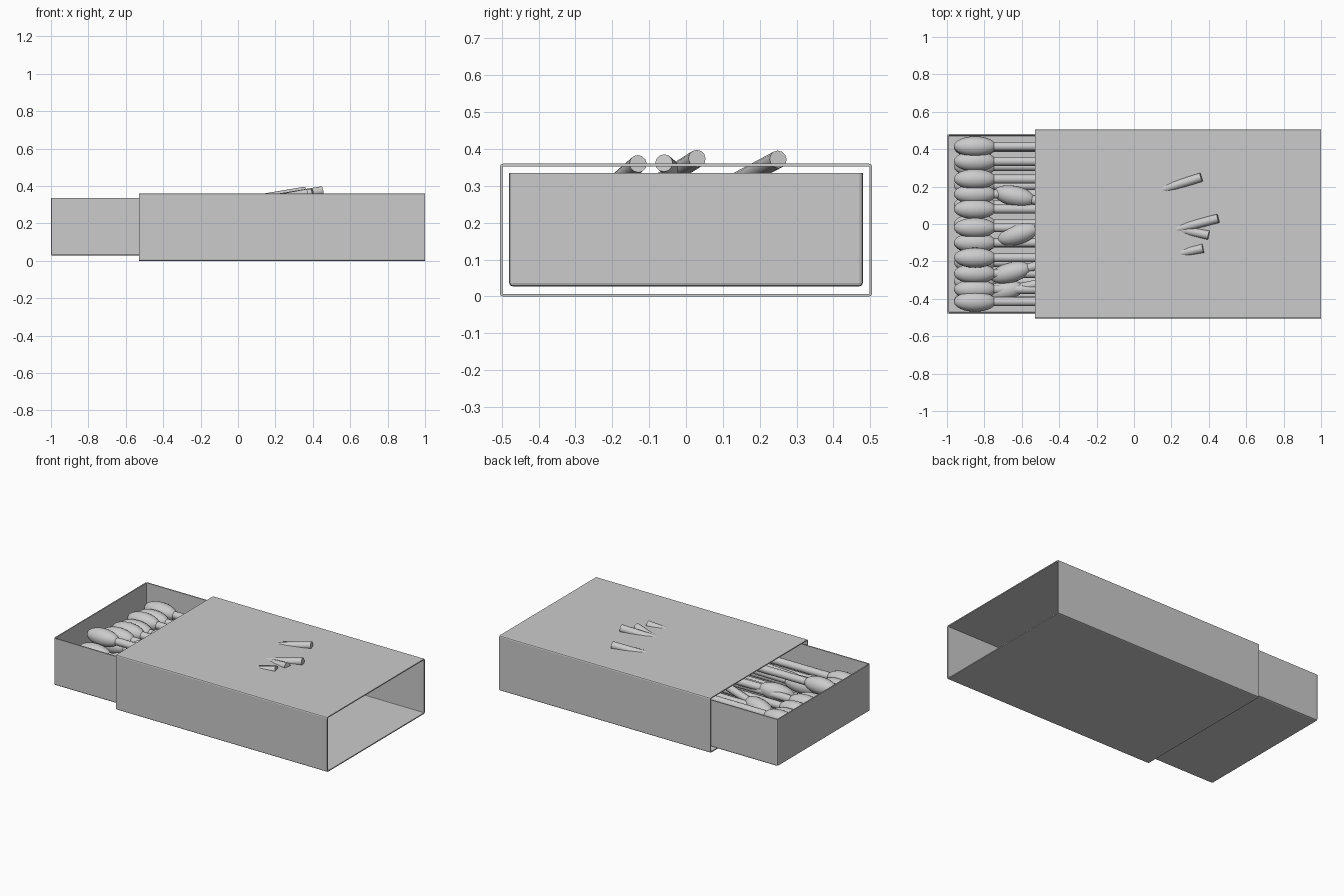
import bpy, bmesh
from math import radians
from mathutils import Vector

if "Cube" in bpy.data.objects:
    bpy.data.objects.remove(bpy.data.objects["Cube"])


def open_box(name, lo, hi, drop, wall, bevel):
    """Thin-walled box; drop(normal) picks the open sides."""
    bm = bmesh.new()
    bmesh.ops.create_cube(bm, size=1)
    lo, hi = Vector(lo), Vector(hi)
    for v in bm.verts:
        v.co = Vector([(lo[i] + hi[i]) / 2 + v.co[i] * (hi[i] - lo[i]) for i in range(3)])
    bm.normal_update()
    bmesh.ops.delete(bm, geom=[f for f in bm.faces if drop(f.normal)], context='FACES_ONLY')
    folds = [e for e in bm.edges if len(e.link_faces) == 2]
    bmesh.ops.bevel(bm, geom=folds, offset=bevel, segments=2, profile=0.5, affect='EDGES')
    me = bpy.data.meshes.new(name)
    bm.to_mesh(me)
    bm.free()
    ob = bpy.data.objects.new(name, me)
    bpy.context.collection.objects.link(ob)
    mod = ob.modifiers.new("card", 'SOLIDIFY')
    mod.thickness = wall
    mod.offset = -1
    return ob


# Outer sleeve (open at both ends) and the sliding tray (open on top)
open_box("sleeve", (-0.53, -0.505, 0), (1, 0.505, 0.36), lambda n: abs(n.x) > 0.9, 0.007, 0.008)
open_box("tray", (-1, -0.48, 0.027), (0.53, 0.48, 0.335), lambda n: n.z > 0.9, 0.008, 0.01)


def smooth(ob):
    bpy.ops.object.select_all(action='DESELECT')
    ob.select_set(True)
    bpy.context.view_layer.objects.active = ob
    bpy.ops.object.shade_smooth_by_angle(angle=radians(40))


def match(i, head, tip):
    """Wooden stick from head centre to tip, with an egg-shaped head."""
    head, tip = Vector(head), Vector(tip)
    d = tip - head
    rot = d.to_track_quat('Z', 'Y').to_euler()
    bpy.ops.mesh.primitive_cylinder_add(vertices=12, radius=0.024, depth=d.length,
                                        location=(head + tip) / 2, rotation=rot)
    stick = bpy.context.object
    stick.name = f"match_stick_{i}"
    smooth(stick)
    bpy.ops.mesh.primitive_uv_sphere_add(segments=20, ring_count=12, radius=1,
                                         location=head, rotation=rot)
    ob = bpy.context.object
    ob.scale = (0.054, 0.054, 0.113)
    ob.name = f"match_head_{i}"
    smooth(ob)


# Upper and lower rows of straight matches
upper = [(0.415, 0.21), (0.335, 0.19), (0.24, 0.21), (0.16, 0.19), (0.08, 0.205), (-0.02, 0.21),
         (-0.10, 0.19), (-0.18, 0.265), (-0.265, 0.2), (-0.35, 0.19), (-0.415, 0.21)]
lower = [(-0.41 + 0.1025 * k, 0.09) for k in range(9)]
matches = [((-0.85, y, z), (0.33, y, z)) for y, z in upper + lower]

# Skewed matches whose tips poke through the sleeve top
matches += [
    ((-0.62, -0.055, 0.21), (0.36, 0.25, 0.372)),
    ((-0.66, -0.26, 0.19), (0.45, 0.03, 0.374)),
    ((-0.64, 0.15, 0.19), (0.40, -0.06, 0.362)),
    ((-0.70, -0.36, 0.16), (0.37, -0.13, 0.36)),
]
for i, (head, tip) in enumerate(matches):
    match(i, head, tip)
